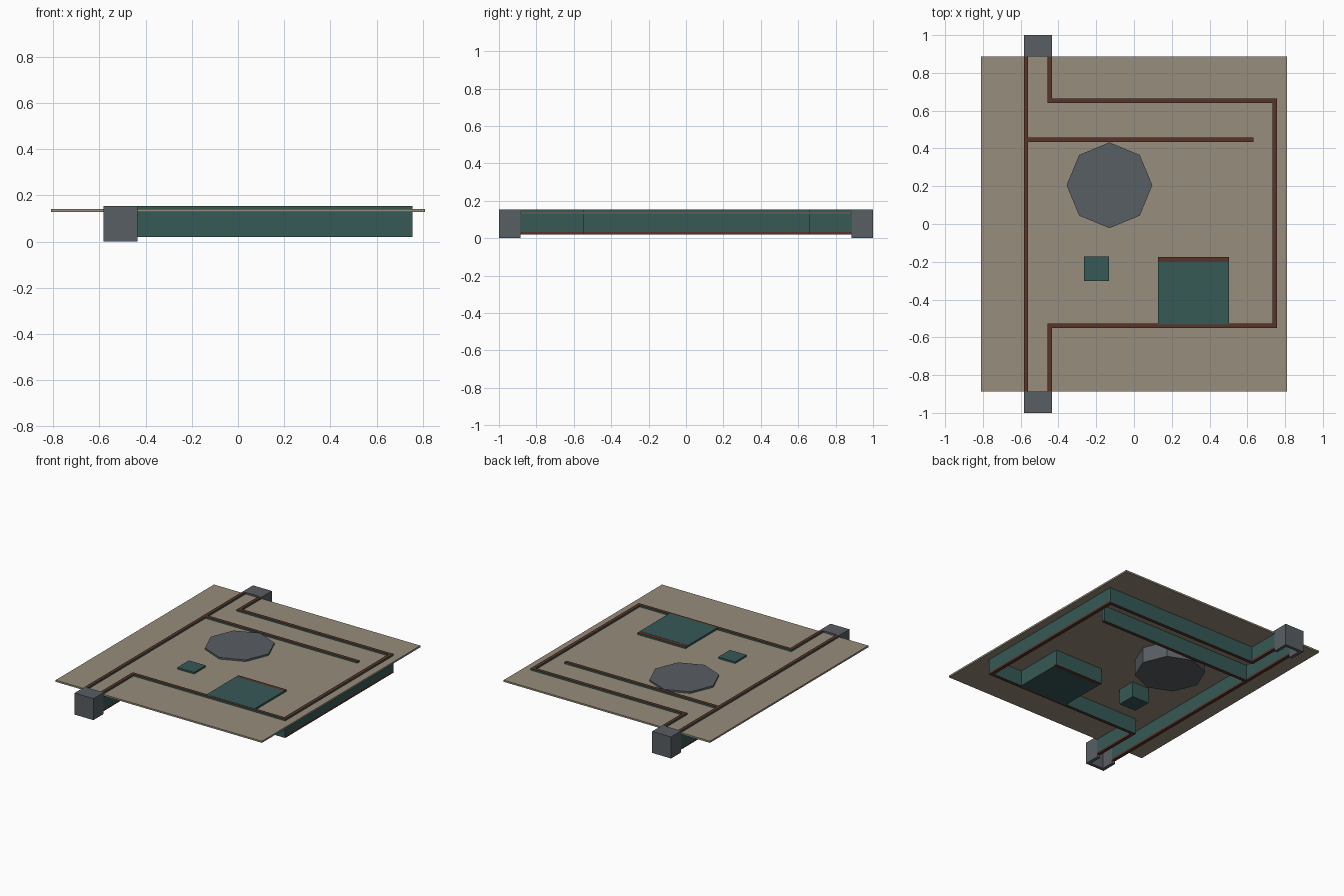
import bpy, bmesh, math

if "Cube" in bpy.data.objects:
    bpy.data.objects.remove(bpy.data.objects["Cube"])


def material(name, rgb):
    m = bpy.data.materials.new(name)
    m.diffuse_color = (*rgb, 1)
    m.use_nodes = True
    m.node_tree.nodes["Principled BSDF"].inputs["Base Color"].default_value = m.diffuse_color
    return m


STONE = material("tan_stone", (0.31, 0.27, 0.20))
TEAL = material("dark_teal", (0.037, 0.100, 0.092))
BROWN = material("dark_brown", (0.100, 0.034, 0.021))
GREY = material("slate_grey", (0.098, 0.112, 0.125))

LOW, BAND, HIGH = 0.02, 0.034, 0.153


def finish(name, bm, mats):
    bmesh.ops.recalc_face_normals(bm, faces=bm.faces)
    me = bpy.data.meshes.new(name)
    bm.to_mesh(me)
    bm.free()
    for m in mats:
        me.materials.append(m)
    ob = bpy.data.objects.new(name, me)
    bpy.context.collection.objects.link(ob)
    return ob


def add_box(bm, x0, x1, y0, y1, z0, z1):
    vs = bmesh.ops.create_cube(bm, size=1)["verts"]
    for v in vs:
        v.co.x = x1 if v.co.x > 0 else x0
        v.co.y = y1 if v.co.y > 0 else y0
        v.co.z = z1 if v.co.z > 0 else z0


def box(name, x0, x1, y0, y1, mat, z0=LOW, z1=HIGH):
    bm = bmesh.new()
    add_box(bm, x0, x1, y0, y1, z0, z1)
    return finish(name, bm, [mat])


def wall(name, x0, x1, y0, y1):
    """Teal sides, brown top and bottom, brown skirting on the x-facing sides."""
    bm = bmesh.new()
    add_box(bm, x0, x1, y0, y1, LOW, HIGH)
    bmesh.ops.bisect_plane(bm, geom=bm.verts[:] + bm.edges[:] + bm.faces[:],
                           plane_co=(0, 0, BAND), plane_no=(0, 0, 1))
    bm.normal_update()
    for f in bm.faces:
        skirting = abs(f.normal.x) > 0.5 and f.calc_center_median().z < BAND
        f.material_index = 1 if abs(f.normal.z) > 0.5 or skirting else 0
    return finish(name, bm, [TEAL, BROWN])


# Thin slab through which everything passes
box("ground_slab", -0.81, 0.81, -0.888, 0.888, STONE, 0.129, 0.141)

# Room outline and inner partition
wall("left_wall", -0.583, -0.56, -0.888, 0.888)
wall("back_corridor_wall", -0.458, -0.435, 0.64, 0.888)
wall("back_wall", -0.435, 0.732, 0.64, 0.664)
wall("right_wall", 0.732, 0.756, -0.55, 0.664)
wall("front_wall", -0.435, 0.732, -0.55, -0.527)
wall("front_corridor_wall", -0.458, -0.435, -0.888, -0.527)
wall("partition_wall", -0.56, 0.633, 0.435, 0.459)

# End boxes: hollow, open towards the room and below
for side, name in ((-1, "front_gate"), (1, "back_gate")):
    bm = bmesh.new()
    xa, xb, t = -0.583, -0.435, 0.023
    ya, yb = sorted((side * 0.886, side * 1.0))
    add_box(bm, xa, xa + t, ya, yb, 0, HIGH)
    add_box(bm, xb - t, xb, ya, yb, 0, HIGH)
    ea, eb = sorted((side * (1 - t), side * 1.0))
    add_box(bm, xa + t, xb - t, ea, eb, 0, HIGH)
    ta, tb = sorted((side * 0.886, side * (1 - t)))
    add_box(bm, xa + t, xb - t, ta, tb, HIGH - 0.015, HIGH)
    finish(name, bm, [GREY])

# Contents of the room
box("small_block", -0.265, -0.133, -0.302, -0.172, TEAL)
box("large_block", 0.126, 0.504, -0.533, -0.202, TEAL, LOW, HIGH + 0.001)
wall("block_headboard", 0.126, 0.504, -0.202, -0.174)

# Eight-sided platform
bm = bmesh.new()
bmesh.ops.create_cone(bm, cap_ends=True, segments=8, radius1=0.227, radius2=0.227,
                      depth=HIGH - LOW)
pts = sorted(bm.verts, key=lambda v: math.atan2(v.co.y, v.co.x))
bmesh.ops.translate(bm, verts=pts, vec=(-0.13, 0.205, (HIGH + LOW) / 2))
finish("octagon_platform", bm, [GREY])
